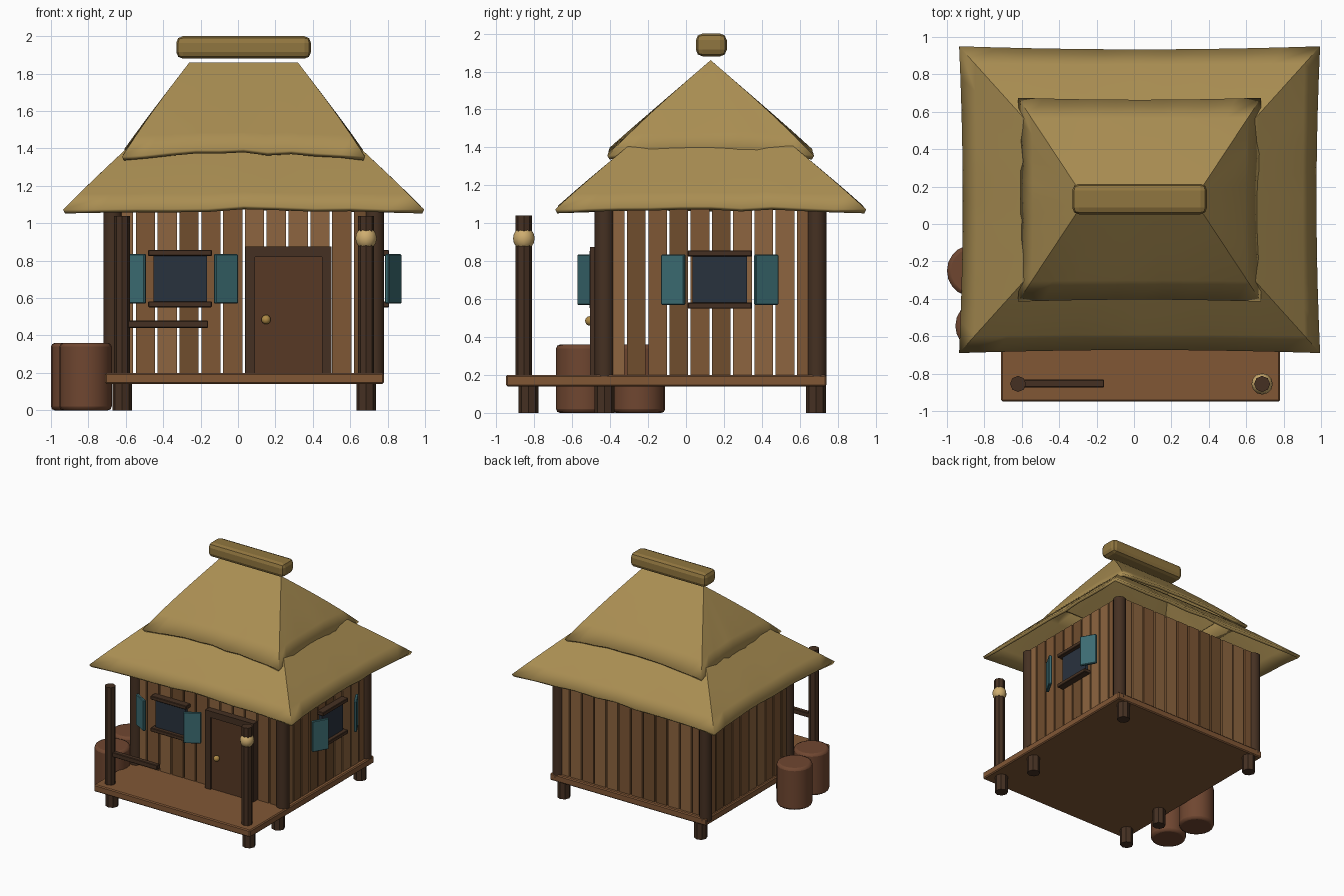
import bpy, bmesh, math, random
from mathutils import Vector

if "Cube" in bpy.data.objects:
    bpy.data.objects.remove(bpy.data.objects["Cube"])

random.seed(4)
CX, CY = 0.03, 0.13          # hut centre
HX, HY = 0.70, 0.56          # wall half sizes


def mat(name, r, g, b):
    m = bpy.data.materials.new(name)
    m.diffuse_color = (r, g, b, 1)
    m.use_nodes = True
    m.node_tree.nodes["Principled BSDF"].inputs["Base Color"].default_value = m.diffuse_color
    return m


THATCH = mat("thatch", 0.40, 0.27, 0.085)
RIDGE = mat("ridge_thatch", 0.28, 0.18, 0.05)
PLANKS = [mat("plank_light", 0.27, 0.13, 0.05), mat("plank_mid", 0.21, 0.095, 0.035),
          mat("plank_dark", 0.16, 0.075, 0.027)]
DECK = mat("deck_wood", 0.22, 0.095, 0.036)
DARK = mat("dark_wood", 0.06, 0.03, 0.016)
DOOR = mat("door_wood", 0.095, 0.04, 0.018)
TEAL = mat("teal_paint", 0.045, 0.15, 0.17)
GLASS = mat("dark_glass", 0.022, 0.032, 0.048)
BARREL = mat("barrel_wood", 0.16, 0.062, 0.03)
LAMP = mat("lamp_paper", 0.62, 0.42, 0.16)
BRASS = mat("brass", 0.42, 0.25, 0.06)


def finish(name, m, bevel=0, smooth=False, segments=1):
    o = bpy.context.object
    o.name = name
    o.data.materials.append(m)
    if bevel:
        b = o.modifiers.new("bevel", 'BEVEL')
        b.width, b.segments = bevel, segments
    if smooth:
        bpy.ops.object.shade_smooth_by_angle(angle=math.radians(40))
    return o


def box(name, m, x, y, z, bevel=0, rot=0, segments=1):
    """Box from (min, max) ranges, optionally turned about its own z axis."""
    c = [(a + b) / 2 for a, b in (x, y, z)]
    bpy.ops.mesh.primitive_cube_add(size=1, location=c)
    o = bpy.context.object
    s = [b - a for a, b in (x, y, z)]
    for v in o.data.vertices:
        v.co = Vector([v.co[i] * s[i] for i in range(3)])
    o.rotation_euler.z = rot
    return finish(name, m, bevel, segments=segments)


def post(name, m, x, y, z0, z1, r, sides=8, bevel=0, segments=1):
    bpy.ops.mesh.primitive_cylinder_add(vertices=sides, radius=r, depth=z1 - z0,
                                        location=(x, y, (z0 + z1) / 2))
    return finish(name, m, bevel, True, segments)


def ball(name, m, loc, r, zscale=1):
    bpy.ops.mesh.primitive_uv_sphere_add(segments=12, ring_count=8, radius=r, location=loc)
    bpy.context.object.scale.z = zscale
    return finish(name, m, 0, True)


def roof_tier(name, low, high, z0, z1, droop, rows=5, n=10):
    """Thatch shell: rectangular rings from eave to top, drooping at the corners."""
    bm = bmesh.new()
    corners = [(-1, -1), (1, -1), (1, 1), (-1, 1)]
    noise = [random.uniform(-0.009, 0.009) for _ in range(4 * n)]
    rings = []
    for k in range(rows + 1):
        t = k / rows
        hx, hy = [a + (b - a) * t for a, b in zip(low, high)]
        ring = []
        for s in range(4):
            a, b = Vector(corners[s]), Vector(corners[(s + 1) % 4])
            for j in range(n):
                p = a.lerp(b, j / n)
                edge = (1 - t) ** 3
                c = abs(2 * j / n - 1) ** 2
                pull = 1 - 0.02 * edge * (1 - c)
                z = z0 + (z1 - z0) * t - edge * (droop * c + noise[s * n + j] * (1 - c))
                ring.append(bm.verts.new((CX + p.x * hx * pull, CY + p.y * hy * pull, z)))
        rings.append(ring)
    for lo, hi in zip(rings, rings[1:]):
        for j in range(4 * n):
            i = (j + 1) % (4 * n)
            bm.faces.new((lo[j], lo[i], hi[i], hi[j]))
    bmesh.ops.remove_doubles(bm, verts=bm.verts, dist=0.0005)
    me = bpy.data.meshes.new(name)
    bm.to_mesh(me)
    bm.free()
    o = bpy.data.objects.new(name, me)
    bpy.context.collection.objects.link(o)
    bpy.ops.object.select_all(action='DESELECT')
    o.select_set(True)
    bpy.context.view_layer.objects.active = o
    finish(name, THATCH, 0, True)
    sol = o.modifiers.new("thickness", 'SOLIDIFY')
    sol.thickness, sol.offset = 0.025, -1


# Deck and stilts
box("deck", DECK, (-0.71, 0.78), (-0.95, 0.74), (0.14, 0.20), 0.008)
for x in (-0.62, 0.685):
    for y in (-0.83, -0.43, 0.685):
        post("stilt", DARK, x, y, 0, 0.15, 0.052)

# Corner posts
for sx in (-1, 1):
    for sy in (-1, 1):
        post("corner_post", DARK, CX + sx * HX, CY + sy * HY, 0.17, 1.09, 0.052, 10)

# Plank walls with narrow gaps
def wall(name, count, half, centre, place):
    pitch = 2 * half / count
    for i in range(count):
        a = centre - half + i * pitch
        rng = (a + 0.007, a + pitch - 0.007)
        x, y = place(rng)
        box(name, random.choice(PLANKS), x, y, (0.19, 1.10))


for s, n in ((-1, "front_plank"), (1, "back_plank")):
    y = CY + s * HY
    wall(n, 12, HX, CX, lambda r: (r, (y - 0.02, y + 0.02)))
for s, n in ((-1, "left_plank"), (1, "right_plank")):
    x = CX + s * HX
    wall(n, 10, HY, CY, lambda r: ((x - 0.02, x + 0.02), r))


# Windows, built facing -y and then turned with the wall
def window(x, y, turn):
    parts = [box("window_pane", GLASS, (-0.143, 0.143), (-0.045, 0), (0.58, 0.825))]
    for z in (0.55, 0.825):
        parts.append(box("window_trim", DARK, (-0.17, 0.17), (-0.078, 0), (z, z + 0.032), 0.004))
    for s in (-1, 1):
        parts.append(box("shutter", TEAL, (s * 0.245 - 0.07, s * 0.245 + 0.07),
                         (-0.112, -0.088), (0.57, 0.835), 0.005, s * math.radians(30)))
    c, sn = math.cos(turn), math.sin(turn)
    for o in parts:
        p = o.location.copy()
        o.location = (x + c * p.x - sn * p.y, y + sn * p.x + c * p.y, p.z)
        o.rotation_euler.z += turn


window(-0.31, CY - HY, 0)
window(CX + HX, 0.178, math.pi / 2)

# Door
box("door_panel", DOOR, (0.09, 0.45), (-0.488, -0.44), (0.20, 0.82))
for x in (0.04, 0.45):
    box("door_jamb", DARK, (x, x + 0.05), (-0.505, -0.44), (0.20, 0.82))
box("door_header", DARK, (0.04, 0.50), (-0.505, -0.44), (0.82, 0.875))
ball("door_knob", BRASS, (0.15, -0.507, 0.485), 0.025)

# Porch posts, rail and lantern
for x in (-0.62, 0.685):
    post("porch_post", DARK, x, -0.855, 0.19, 1.04, 0.043)
box("porch_rail", DARK, (-0.62, -0.16), (-0.873, -0.832), (0.44, 0.48), 0.004)
ball("lantern", LAMP, (0.685, -0.855, 0.92), 0.057, 1.08)

# Barrels
for x, y in ((-0.86, -0.25), (-0.815, -0.545)):
    post("barrel", BARREL, x, y, 0, 0.36, 0.14, 20, 0.02, 2)

# Thatched roof in two tiers, with a ridge bundle
roof_tier("lower_roof", (0.965, 0.82), (0.55, 0.36), 1.085, 1.47, 0.012)
roof_tier("upper_roof", (0.65, 0.545), (0.29, 0.0), 1.39, 1.86, 0.035)
box("ridge_bundle", RIDGE, (-0.33, 0.39), (0.052, 0.215), (1.88, 2.0), 0.035, segments=2)
